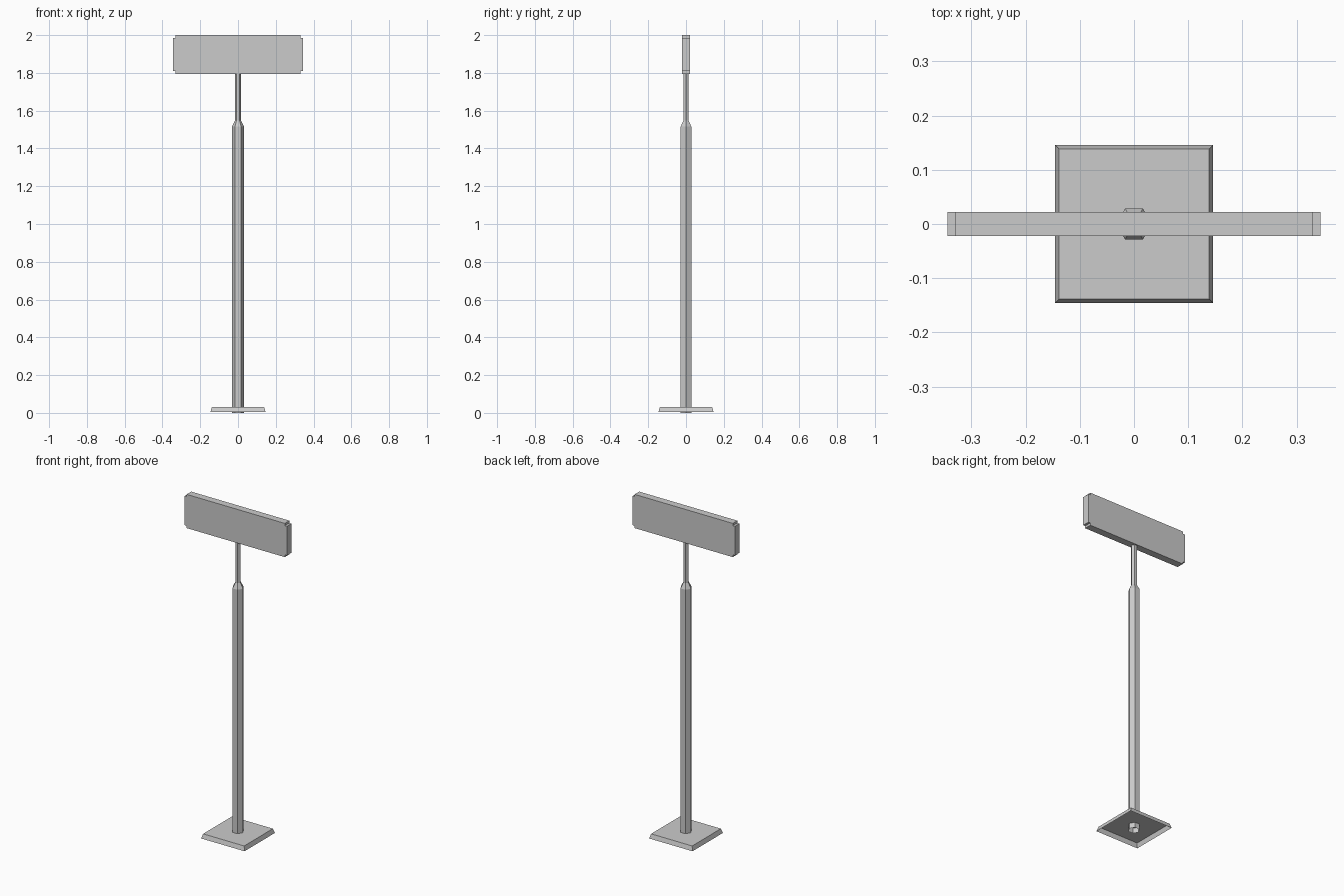
import bpy
import bmesh
from math import cos, sin, tau

cube = bpy.data.objects.get("Cube")
if cube:
    bpy.data.objects.remove(cube)

# One plain grey metal
grey = bpy.data.materials.new("grey_metal")
grey.use_nodes = True
grey.diffuse_color = (0.6, 0.6, 0.6, 1)
grey.node_tree.nodes["Principled BSDF"].inputs["Base Color"].default_value = grey.diffuse_color


def finish(name, bm):
    mesh = bpy.data.meshes.new(name)
    bm.to_mesh(mesh)
    bm.free()
    mesh.materials.append(grey)
    obj = bpy.data.objects.new(name, mesh)
    bpy.context.collection.objects.link(obj)
    return obj


def lofted(name, sides, profile, turn=0.0, cap_top=True):
    """Stack regular polygons given as (radius, height); the bottom stays open."""
    bm = bmesh.new()
    rings = [[bm.verts.new((r * cos(turn + tau * i / sides), r * sin(turn + tau * i / sides), z))
              for i in range(sides)] for r, z in profile]
    for low, high in zip(rings, rings[1:]):
        for i in range(sides):
            j = (i + 1) % sides
            bm.faces.new((low[i], low[j], high[j], high[i]))
    if cap_top:
        bm.faces.new(rings[-1])
    return finish(name, bm)


# Hollow square foot with sloping sides
DIAGONAL = 2 ** 0.5
lofted("base_plate", 4, [(0.146 * DIAGONAL, 0.005), (0.138 * DIAGONAL, 0.032)], turn=tau / 8)

# Hexagonal pole, stepping in to a thinner neck
lofted("pole", 6, [(0.033, 0), (0.033, 1.515), (0.0165, 1.547), (0.0165, 1.797)], cap_top=False)

# Sign board: a slab with a small square notch at every corner
HALF_W, HALF_H, DEPTH, NOTCH = 0.344, 0.1025, 0.022, 0.014
bm = bmesh.new()
outline = []
for sx, sz in ((1, 1), (-1, 1), (-1, -1), (1, -1)):
    corner = [(HALF_W, HALF_H - NOTCH), (HALF_W - NOTCH, HALF_H - NOTCH), (HALF_W - NOTCH, HALF_H)]
    if sx != sz:
        corner.reverse()
    outline += [(sx * x, sz * z) for x, z in corner]
front = bm.faces.new([bm.verts.new((x, -DEPTH, 2 - HALF_H + z)) for x, z in outline])
back = bmesh.ops.extrude_face_region(bm, geom=[front])["geom"]
bmesh.ops.translate(bm, vec=(0, 2 * DEPTH, 0),
                    verts=[v for v in back if isinstance(v, bmesh.types.BMVert)])
bmesh.ops.recalc_face_normals(bm, faces=bm.faces)
finish("sign_board", bm)
